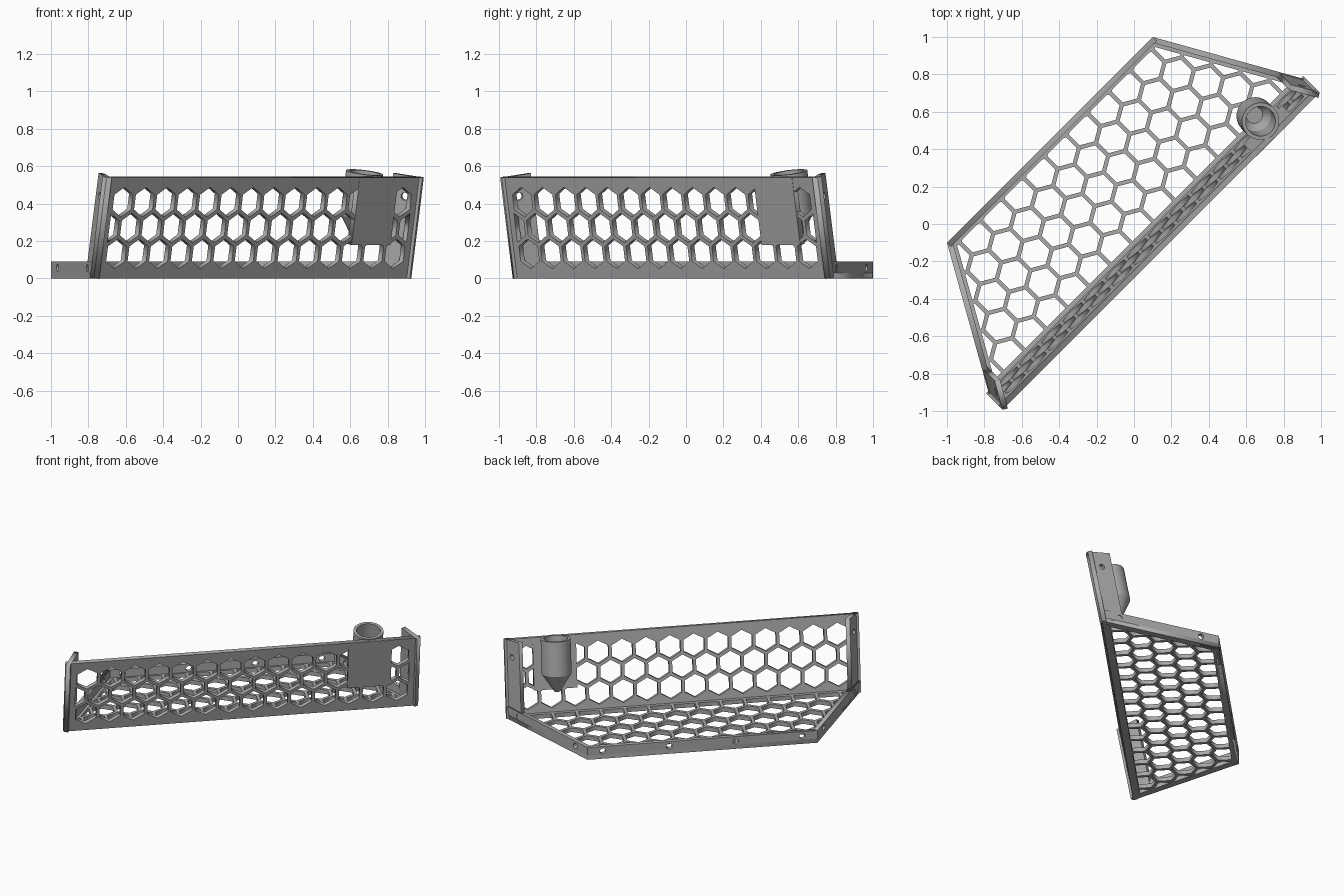
import bpy
import bmesh
from math import sin, cos, pi, radians, atan2, hypot, sqrt
from mathutils import Matrix, Vector

if "Cube" in bpy.data.objects:
    bpy.data.objects.remove(bpy.data.objects["Cube"])

grey = bpy.data.materials.new("plain_grey")
grey.use_nodes = True
grey.diffuse_color = (0.4, 0.4, 0.4, 1)
grey.node_tree.nodes["Principled BSDF"].inputs["Base Color"].default_value = (0.4, 0.4, 0.4, 1)

T = 0.03            # plate thickness
HALF = 1.2          # half width at the front
BACK_HALF = 0.778   # half width at the back
FRONT, BACK = -0.11, 0.636
RIM = 0.09          # height of the mounting rim
SLOPE = 0.548       # height of the leaning panel along its slope
PITCH = 0.162       # honeycomb spacing
STRUT = 0.022

# Whole tray is turned 45 degrees; the front panel leans out 10 degrees
world = Matrix.Rotation(radians(45), 4, 'Z')
panel_frame = world @ Matrix.Translation((0, FRONT, 0)) @ Matrix.Rotation(radians(100), 4, 'X')


def finish(bm, name, matrix):
    bmesh.ops.remove_doubles(bm, verts=bm.verts, dist=0.0001)
    bmesh.ops.recalc_face_normals(bm, faces=bm.faces)
    bm.transform(matrix)
    mesh = bpy.data.meshes.new(name)
    bm.to_mesh(mesh)
    bm.free()
    mesh.materials.append(grey)
    obj = bpy.data.objects.new(name, mesh)
    bpy.context.collection.objects.link(obj)
    return obj


def plate(name, outline, holes, low, high, matrix):
    """Flat plate with holes, between local heights low and high."""
    curve = bpy.data.curves.new(name + "_outline", 'CURVE')
    curve.dimensions = '2D'
    curve.fill_mode = 'BOTH'
    curve.extrude = (high - low) / 2
    for loop in [outline] + holes:
        spline = curve.splines.new('POLY')
        spline.points.add(len(loop) - 1)
        for point, (x, y) in zip(spline.points, loop):
            point.co = (x, y, 0, 1)
        spline.use_cyclic_u = True
    temp = bpy.data.objects.new(name + "_temp", curve)
    bpy.context.collection.objects.link(temp)
    mesh = bpy.data.meshes.new_from_object(temp.evaluated_get(bpy.context.evaluated_depsgraph_get()))
    bm = bmesh.new()
    bm.from_mesh(mesh)
    bpy.data.objects.remove(temp)
    bpy.data.curves.remove(curve)
    bpy.data.meshes.remove(mesh)
    return finish(bm, name, matrix @ Matrix.Translation((0, 0, (low + high) / 2)))


def rect(x0, x1, y0, y1):
    return [(x0, y0), (x1, y0), (x1, y1), (x0, y1)]


def ring(x, y, radius, sides, turn=0.0):
    return [(x + radius * cos(turn + 2 * pi * i / sides),
             y + radius * sin(turn + 2 * pi * i / sides)) for i in range(sides)]


def clip(poly, border):
    """Keep the part of poly inside a convex counter-clockwise border."""
    for a, b in zip(border, border[1:] + border[:1]):
        a, b = Vector(a), Vector(b)
        edge = b - a
        result = []
        for p, q in zip(poly, poly[1:] + poly[:1]):
            p, q = Vector(p), Vector(q)
            dp, dq = edge.cross(p - a), edge.cross(q - a)
            if dp >= 0:
                result.append(tuple(p))
            if dp * dq < 0:
                result.append(tuple(p.lerp(q, dp / (dp - dq))))
        poly = result
    return poly


def area(poly):
    return sum(p[0] * q[1] - q[0] * p[1] for p, q in zip(poly, poly[1:] + poly[:1])) / 2


def honeycomb(border, middle, rows):
    holes = []
    for row in range(-rows, rows + 1):
        for col in range(-9, 10):
            x = (col + 0.5 * (row % 2)) * PITCH
            y = middle + row * PITCH * sqrt(3) / 2
            cell = clip(ring(x, y, (PITCH - STRUT) / sqrt(3), 6, pi / 6), border)
            if len(cell) > 2 and area(cell) > 0.0006:
                holes.append(cell)
    return holes


# Honeycomb floor
floor_outline = [(-HALF, FRONT), (HALF, FRONT), (BACK_HALF, BACK), (-BACK_HALF, BACK)]
floor_border = [(-HALF + 0.085, FRONT + 0.05), (HALF - 0.085, FRONT + 0.05),
                (BACK_HALF - 0.03, BACK - 0.045), (-BACK_HALF + 0.03, BACK - 0.045)]
plate("floor", floor_outline, honeycomb(floor_border, (FRONT + BACK) / 2, 3), 0, T, world)

# Leaning honeycomb front panel, with a solid patch behind the holder
panel_border = rect(-HALF + 0.07, HALF - 0.07, 0.045, SLOPE - 0.045)
plate("front_panel", rect(-HALF, HALF, 0, SLOPE),
      honeycomb(panel_border, SLOPE / 2, 1), -T, 0, panel_frame)
plate("holder_patch", rect(0.715, 1.008, 0.182, SLOPE - 0.002), [], -T - 0.001, 0.002, panel_frame)

# Back rim with four screw holes
back_frame = world @ Matrix.Translation((0, BACK, 0)) @ Matrix.Rotation(pi / 2, 4, 'X')
plate("back_rim", rect(-BACK_HALF, BACK_HALF, 0, RIM),
      [ring(u, 0.055, 0.02, 20) for u in (-0.675, -0.225, 0.225, 0.675)], 0, T, back_frame)

# Side rims and the upright flanges at the panel ends
run, depth = HALF - BACK_HALF, BACK - FRONT
length = hypot(run, depth)
for side, label in ((1, "left"), (-1, "right")):
    low, high = (-T, 0) if side > 0 else (0, T)
    angle = atan2(depth, -side * run)
    rim_frame = (world @ Matrix.Translation((side * HALF, FRONT, 0))
                 @ Matrix.Rotation(angle, 4, 'Z') @ Matrix.Rotation(pi / 2, 4, 'X'))
    plate(label + "_rim", rect(0, length, 0, RIM),
          [ring(d, 0.055, 0.02, 20) for d in (0.13, length - 0.13)], low, high, rim_frame)
    flange_frame = (panel_frame @ Matrix.Translation((side * HALF, 0, 0))
                    @ Matrix.Rotation(angle, 4, 'Y'))
    plate(label + "_flange", rect(0, 0.163, 0, SLOPE),
          [ring(0.085, 0.435, 0.02, 20)], low, high, flange_frame)

# Round holder with a pointed base and open bore
profile = [(0, 0.19), (0.02, 0.19), (0.1, 0.315), (0.1, 0.555),
           (0.08, 0.555), (0.08, 0.34), (0.045, 0.285), (0, 0.285)]
bm = bmesh.new()
verts = [bm.verts.new((r, h, 0)) for r, h in profile]
edges = [bm.edges.new(pair) for pair in zip(verts, verts[1:])]
bmesh.ops.spin(bm, geom=verts + edges, cent=(0, 0, 0), axis=(0, 1, 0),
               angle=2 * pi, steps=48, use_duplicate=False)
holder = finish(bm, "round_holder", panel_frame @ Matrix.Translation((0.867, 0, -0.118)))
bpy.ops.object.select_all(action='DESELECT')
holder.select_set(True)
bpy.context.view_layer.objects.active = holder
bpy.ops.object.shade_smooth_by_angle(angle=radians(30))
